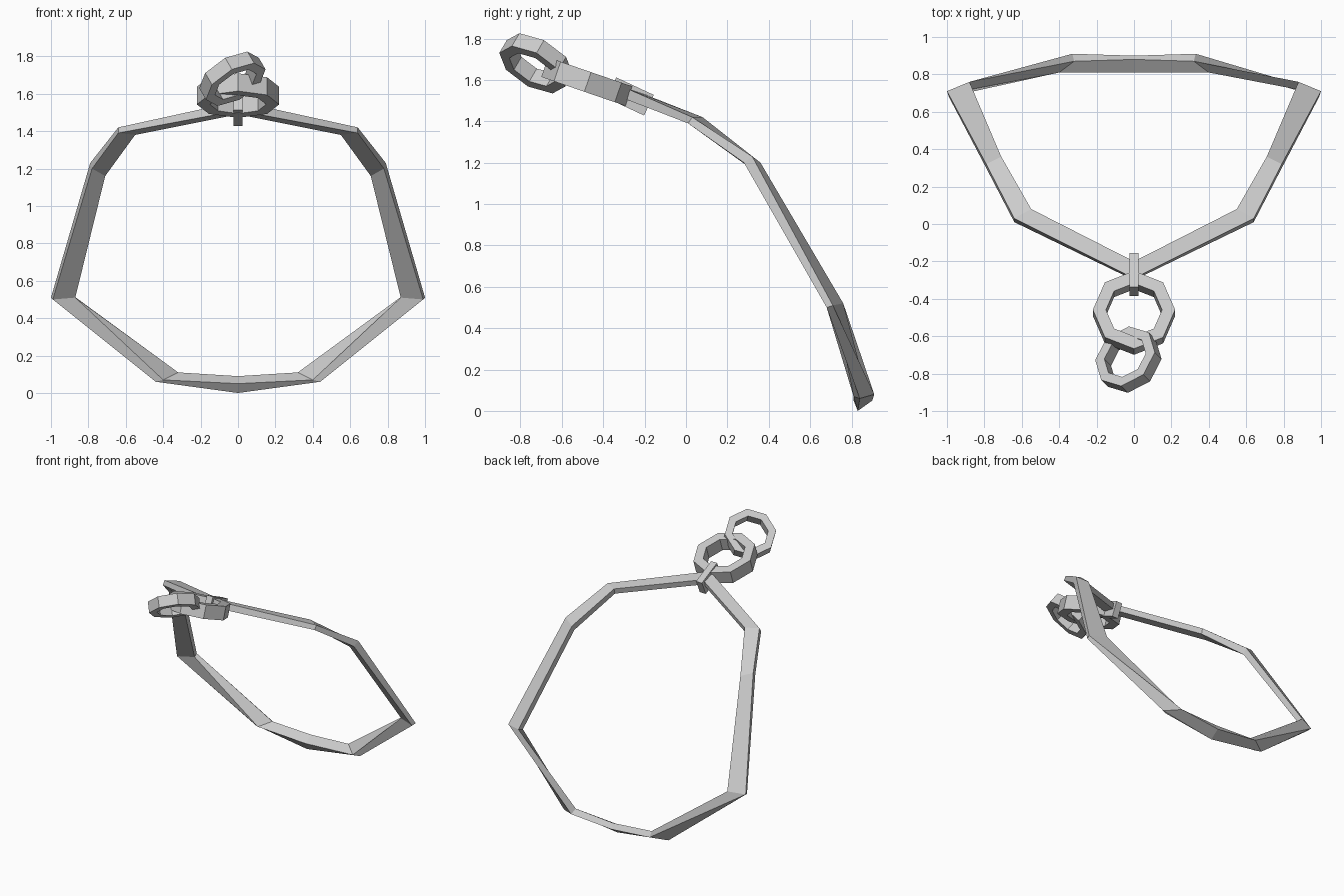
import bpy
import bmesh
import math
from mathutils import Matrix, Vector

cube = bpy.data.objects.get("Cube")
if cube:
    bpy.data.objects.remove(cube, do_unlink=True)

# Single plain metal colour
metal = bpy.data.materials.new("grey_metal")
metal.use_nodes = True
metal.diffuse_color = (0.6, 0.6, 0.6, 1)
metal.node_tree.nodes["Principled BSDF"].inputs["Base Color"].default_value = metal.diffuse_color


def finish(name, bm, matrix=None):
    """Turn a bmesh into a flat shaded, coloured object."""
    if matrix:
        bm.transform(matrix)
    bmesh.ops.recalc_face_normals(bm, faces=bm.faces[:])
    mesh = bpy.data.meshes.new(name)
    bm.to_mesh(mesh)
    bm.free()
    mesh.materials.append(metal)
    obj = bpy.data.objects.new(name, mesh)
    bpy.context.collection.objects.link(obj)
    return obj


def bridge_closed(bm, sections):
    """Join four-cornered sections into a closed tube."""
    rings = [[bm.verts.new(corner) for corner in section] for section in sections]
    for i, ring in enumerate(rings):
        following = rings[(i + 1) % len(rings)]
        for j in range(4):
            k = (j + 1) % 4
            bm.faces.new((ring[j], ring[k], following[k], following[j]))


def make_link(name, centre, rotation, outer, inner, thickness, sides=8):
    """Eight-sided flat ring with a rectangular section."""
    bm = bmesh.new()
    half = thickness / 2
    profile = ((outer, half), (inner, half), (inner, -half), (outer, -half))
    sections = []
    for i in range(sides):
        angle = math.tau * i / sides
        sections.append([(r * math.cos(angle), r * math.sin(angle), h) for r, h in profile])
    bridge_closed(bm, sections)
    return finish(name, bm, Matrix.Translation(centre) @ rotation)


# Neck band: corners run top outer, top inner, bottom inner, bottom outer,
# from the front middle round the left side to the back middle
half_band = [
    [(0, -.29, 1.56), (0, -.2, 1.53), (0, -.21, 1.49), (0, -.3, 1.51)],
    [(.64, .03, 1.42), (.55, .08, 1.42), (.55, .07, 1.38), (.64, .01, 1.39)],
    [(.79, .32, 1.23), (.71, .36, 1.2), (.71, .33, 1.16), (.78, .28, 1.2)],
    [(1, .71, .51), (.88, .76, .52), (.87, .72, .51), (.99, .68, .5)],
    [(.33, .91, .08), (.32, .87, .11), (.4, .81, .07), (.44, .84, .06)],
    [(0, .9, .05), (0, .88, .09), (0, .81, .05), (0, .83, 0)],
]
mirrored = [[(-x, y, z) for x, y, z in section] for section in half_band[-2:0:-1]]
band = bmesh.new()
bridge_closed(band, half_band + mirrored)
finish("neck_band", band)

# Clasp bar holding the first link to the band
clasp = bmesh.new()
bmesh.ops.create_cube(clasp, size=1)
bmesh.ops.scale(clasp, vec=(.05, .2, .11), verts=clasp.verts[:])
tilt = Matrix.Rotation(math.radians(-25), 4, 'X')
finish("clasp_bar", clasp, Matrix.Translation((0, -.27, 1.52)) @ tilt)

# Two interlocked links
make_link("upper_link", (0, -.475, 1.59), Matrix.Rotation(math.radians(-19), 4, 'X'),
          .22, .15, .1)
facing = Vector((-.45, .45, .77)).to_track_quat('Z', 'Y').to_matrix().to_4x4()
make_link("lower_link", (-.03, -.725, 1.68), facing, .18, .125, .08)
